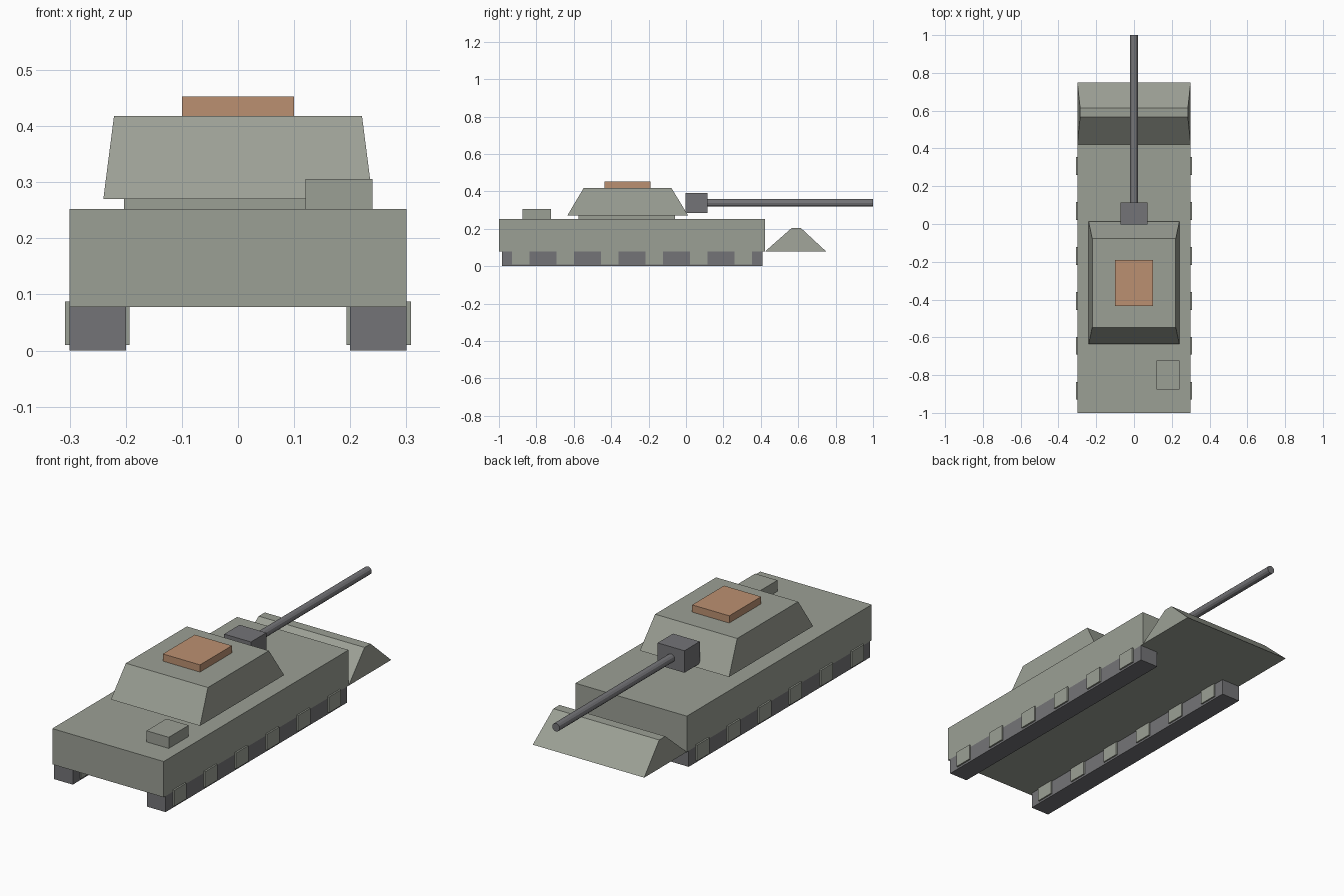
import bpy
import bmesh

cube = bpy.data.objects.get("Cube")
if cube:
    bpy.data.objects.remove(cube, do_unlink=True)


def material(name, rgb):
    m = bpy.data.materials.new(name)
    m.use_nodes = True
    color = (*rgb, 1)
    m.diffuse_color = color
    m.node_tree.nodes["Principled BSDF"].inputs["Base Color"].default_value = color
    return m


armour = material("grey green armour", (0.33, 0.35, 0.3))
steel = material("dark steel", (0.175, 0.175, 0.185))
copper = material("copper hatch", (0.5, 0.28, 0.165))


def finish(name, bm, mat):
    bmesh.ops.recalc_face_normals(bm, faces=bm.faces)
    mesh = bpy.data.meshes.new(name)
    bm.to_mesh(mesh)
    bm.free()
    mesh.materials.append(mat)
    obj = bpy.data.objects.new(name, mesh)
    bpy.context.collection.objects.link(obj)
    return obj


def block(name, mat, x, y, z, top_x=None, top_y=None):
    """Box spanning the ranges x, y, z; the top may have its own x and y ranges."""
    bm = bmesh.new()
    bmesh.ops.create_cube(bm, size=1)
    for v in bm.verts:
        up = v.co.z > 0
        xs = top_x if up and top_x else x
        ys = top_y if up and top_y else y
        v.co = (xs[v.co.x > 0], ys[v.co.y > 0], z[up])
    return finish(name, bm, mat)


# Hull and sloped blade
block("hull", armour, (-0.3, 0.3), (-1, 0.422), (0.078, 0.252))
block("blade", armour, (-0.3, 0.3), (0.422, 0.75), (0.078, 0.205),
      (-0.285, 0.285), (0.566, 0.613))

# Tracks with six wheel blocks on each side
for side, label in ((1, "left"), (-1, "right")):
    block(f"{label}_track", steel, sorted((side * 0.2, side * 0.3)),
          (-0.985, 0.408), (0, 0.078))
    for i in range(6):
        y = -0.883 + 0.238 * i
        block(f"{label}_wheel_{i + 1}", armour, sorted((side * 0.193, side * 0.308)),
              (y - 0.047, y + 0.047), (0.01, 0.087))

# Turret, hatch and stowage box
block("turret_ring", armour, (-0.203, 0.203), (-0.575, -0.06), (0.252, 0.27))
block("turret", armour, (-0.24, 0.24), (-0.635, 0.012), (0.27, 0.418),
      (-0.221, 0.221), (-0.547, -0.078))
block("hatch", copper, (-0.1, 0.1), (-0.435, -0.19), (0.418, 0.453))
block("stowage_box", armour, (0.12, 0.24), (-0.875, -0.722), (0.252, 0.306))

# Gun mount and barrel
block("gun_mount", steel, (-0.072, 0.072), (-0.003, 0.115), (0.285, 0.392))
bpy.ops.mesh.primitive_cylinder_add(vertices=12, radius=0.02, depth=0.9,
                                    location=(0, 0.55, 0.338),
                                    rotation=(1.5708, 0, 0))
barrel = bpy.context.object
barrel.name = "gun_barrel"
barrel.data.materials.append(steel)
